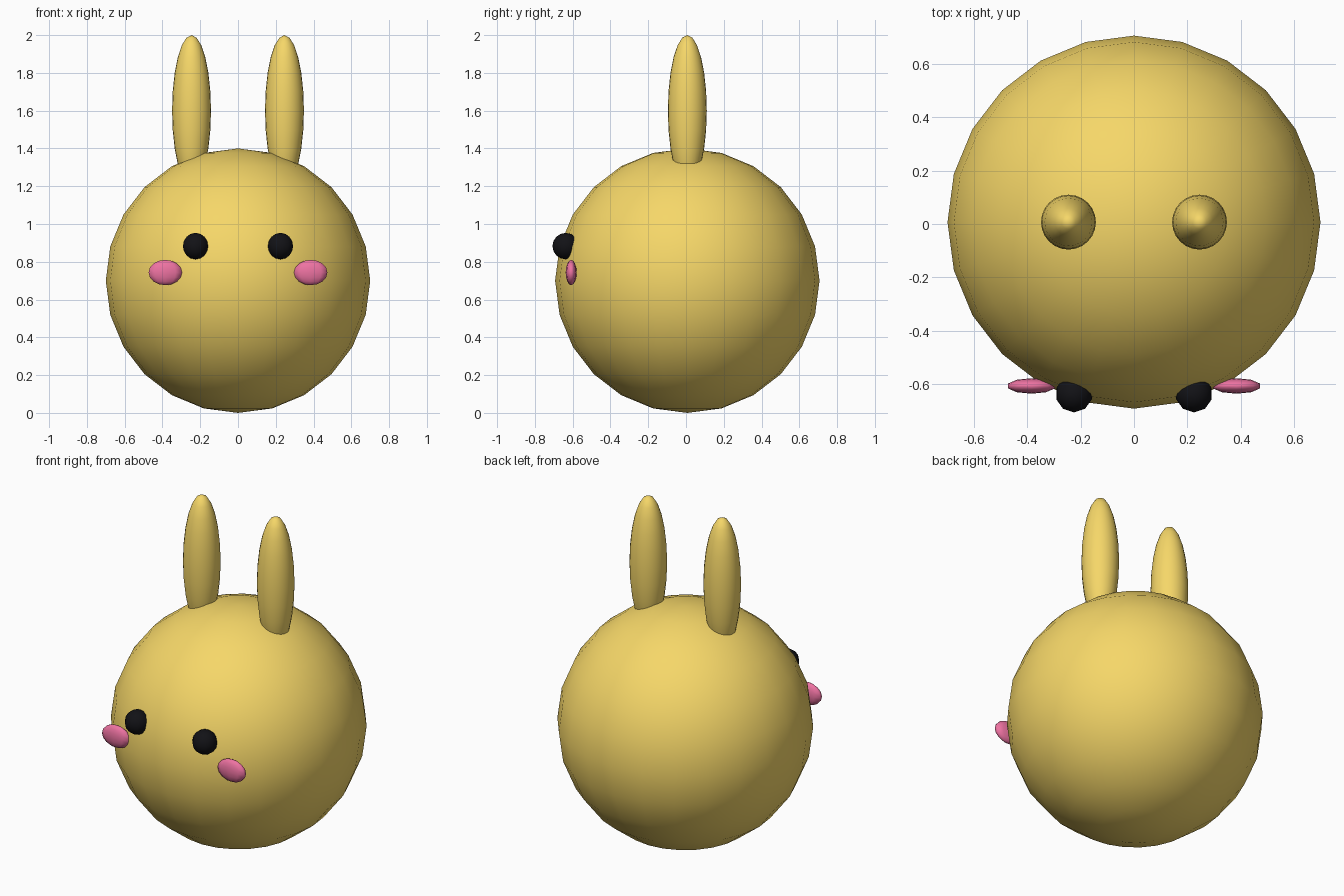
import bpy

cube = bpy.data.objects.get("Cube")
if cube:
    bpy.data.objects.remove(cube, do_unlink=True)


def material(name, rgb):
    mat = bpy.data.materials.new(name)
    mat.use_nodes = True
    color = (*rgb, 1.0)
    mat.diffuse_color = color
    shader = next(n for n in mat.node_tree.nodes if n.type == "BSDF_PRINCIPLED")
    shader.inputs["Base Color"].default_value = color
    return mat


def ellipsoid(name, center, radii, mat, segments, rings):
    bpy.ops.mesh.primitive_uv_sphere_add(segments=segments, ring_count=rings,
                                         radius=1, location=center)
    obj = bpy.context.object
    obj.name = name
    obj.scale = radii
    bpy.ops.object.transform_apply(location=False, rotation=False, scale=True)
    bpy.ops.object.shade_smooth()
    obj.data.materials.append(mat)
    return obj


yellow = material("yellow", (0.92, 0.68, 0.14))
black = material("black", (0.006, 0.006, 0.008))
pink = material("pink", (0.85, 0.17, 0.36))

# Round body
ellipsoid("body", (0, 0.007, 0.70), (0.70, 0.70, 0.70), yellow, 24, 12)

# Paired ears, eyes and cheeks
for side, s in (("left", 1), ("right", -1)):
    ellipsoid(f"{side}_ear", (s * 0.246, 0.007, 1.60), (0.103, 0.103, 0.40), yellow, 24, 12)
    ellipsoid(f"{side}_eye", (s * 0.225, -0.637, 0.883), (0.07, 0.07, 0.07), black, 10, 8)
    ellipsoid(f"{side}_cheek", (s * 0.385, -0.608, 0.743), (0.093, 0.029, 0.067), pink, 10, 8)
